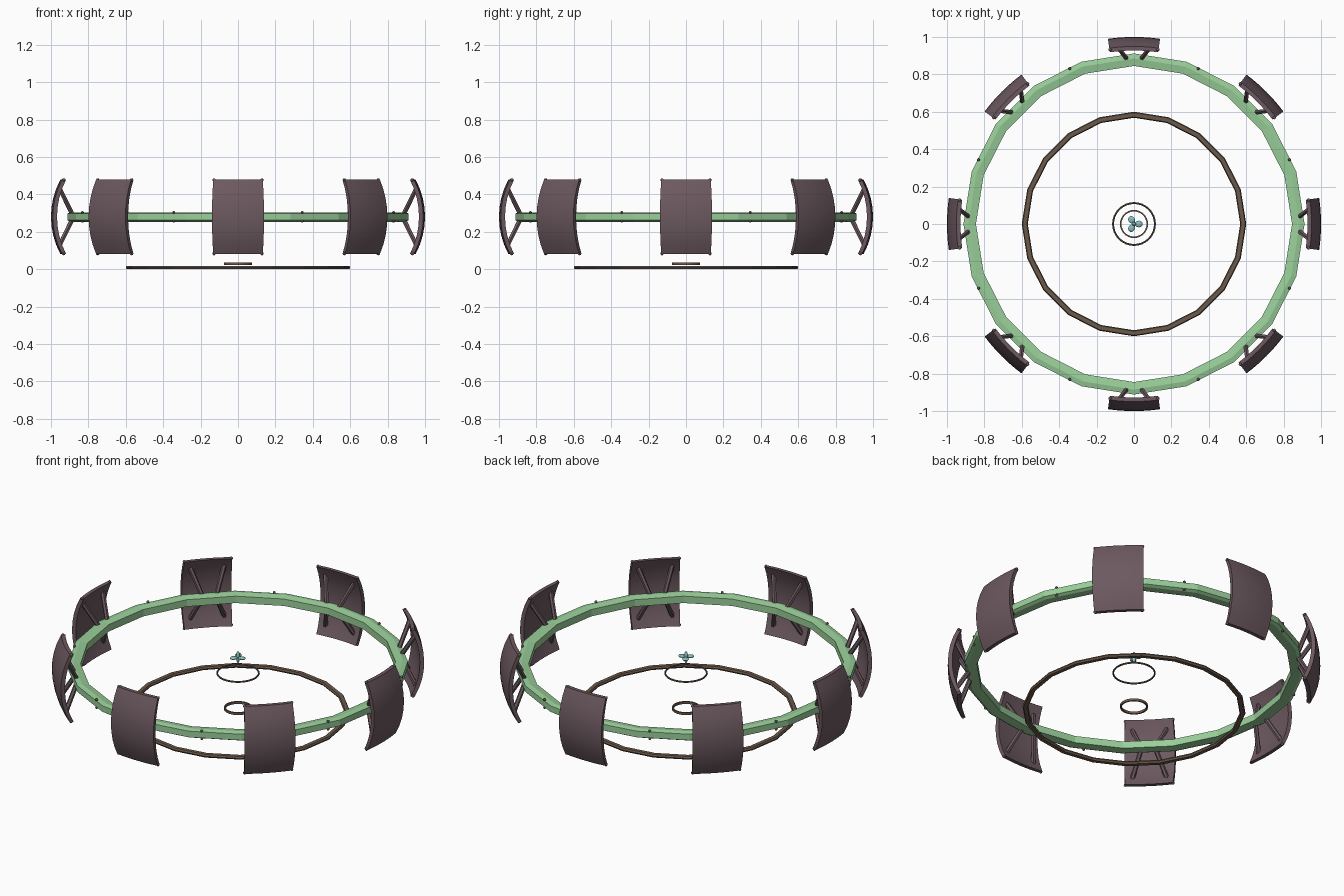
import bpy, bmesh
from math import sin, cos, pi, radians, sqrt
from mathutils import Vector, Matrix

if "Cube" in bpy.data.objects:
    bpy.data.objects.remove(bpy.data.objects["Cube"])


def material(name, rgb):
    m = bpy.data.materials.new(name)
    m.diffuse_color = (*rgb, 1)
    m.use_nodes = True
    m.node_tree.nodes["Principled BSDF"].inputs["Base Color"].default_value = m.diffuse_color
    return m


GREEN = material("green_paint", (0.32, 0.62, 0.32))
PLATE = material("dark_plum", (0.15, 0.10, 0.115))
BROWN = material("brown_metal", (0.15, 0.10, 0.07))
TEAL = material("teal", (0.25, 0.52, 0.52))


def finish(bm, name, mat, smooth=False):
    bmesh.ops.recalc_face_normals(bm, faces=bm.faces)
    me = bpy.data.meshes.new(name)
    bm.to_mesh(me)
    bm.free()
    me.materials.append(mat)
    ob = bpy.data.objects.new(name, me)
    bpy.context.collection.objects.link(ob)
    if smooth:
        bpy.ops.object.select_all(action='DESELECT')
        ob.select_set(True)
        bpy.context.view_layer.objects.active = ob
        bpy.ops.object.shade_smooth_by_angle(angle=radians(35))
    return ob


def ring(name, profile, sides, mat, smooth=False):
    """Sweep a closed (radius, z) profile around the z axis."""
    bm = bmesh.new()
    loops = [[bm.verts.new((r * cos(2 * pi * i / sides), r * sin(2 * pi * i / sides), z))
              for r, z in profile] for i in range(sides)]
    n = len(profile)
    for i in range(sides):
        a, b = loops[i], loops[(i + 1) % sides]
        for j in range(n):
            bm.faces.new((a[j], b[j], b[(j + 1) % n], a[(j + 1) % n]))
    return finish(bm, name, mat, smooth)


def rod(name, p, q, radius, mat, turn, sides=6):
    p, q = Vector(p), Vector(q)
    d = q - p
    bm = bmesh.new()
    m = turn @ Matrix.Translation((p + q) / 2) @ d.to_track_quat('Z', 'Y').to_matrix().to_4x4()
    bmesh.ops.create_cone(bm, cap_ends=True, segments=sides, radius1=radius,
                          radius2=radius, depth=d.length, matrix=m)
    return finish(bm, name, mat)


def ball(name, pos, scale, mat, turn=Matrix(), seg=10):
    bm = bmesh.new()
    m = turn @ Matrix.Translation(pos) @ Matrix.Diagonal((*scale, 1))
    bmesh.ops.create_uvsphere(bm, u_segments=seg, v_segments=6, radius=1, matrix=m)
    return finish(bm, name, mat, True)


ZC, HALF, CURVE, SPAN = 0.28, 0.2, 0.42, radians(8)


def plate_radius(z, outer=1.0):
    return outer - CURVE + sqrt(CURVE ** 2 - (z - ZC) ** 2)


def panel(name, turn):
    """Doubly curved shield, bent around the centre and bowed in height."""
    bm = bmesh.new()
    nu, nv = 6, 8
    grid = []
    for i in range(nu + 1):
        a = SPAN * (2 * i / nu - 1)
        col = []
        for j in range(nv + 1):
            z = ZC + HALF * (2 * j / nv - 1)
            r = plate_radius(z)
            col.append(bm.verts.new((r * cos(a), r * sin(a), z)))
        grid.append(col)
    for i in range(nu):
        for j in range(nv):
            bm.faces.new((grid[i][j], grid[i + 1][j], grid[i + 1][j + 1], grid[i][j + 1]))
    # give the sheet an inward thickness
    faces = list(bm.faces)
    ext = bmesh.ops.extrude_face_region(bm, geom=faces, use_keep_orig=True)
    for v in ext['geom']:
        if isinstance(v, bmesh.types.BMVert):
            v.co.x *= 0.977
            v.co.y *= 0.977
    bm.transform(turn)
    return finish(bm, name, PLATE, True)


# main green hoop
ring("main_hoop", [(0.845, 0.256), (0.845, 0.297), (0.885, 0.304), (0.912, 0.298),
                   (0.912, 0.262), (0.895, 0.253)], 20, GREEN)

# ground hoop and two small central rings
ring("ground_hoop", [(0.573, 0.0), (0.568, 0.009), (0.573, 0.018),
                     (0.595, 0.018), (0.6, 0.009), (0.595, 0.0)], 20, BROWN)
ring("low_ring", [(0.067, 0.021), (0.067, 0.035), (0.075, 0.035), (0.075, 0.021)],
     32, BROWN, True)
ring("middle_ring", [(0.112 + 0.005 * cos(k * pi / 3), 0.235 + 0.005 * sin(k * pi / 3))
                     for k in range(6)], 32, BROWN, True)

# eight shields with struts, corner studs and hoop bolts between them
for k in range(8):
    turn = Matrix.Rotation(k * pi / 4, 4, 'Z')
    panel(f"shield_{k}", turn)
    bolt_turn = Matrix.Rotation((k + 0.5) * pi / 4, 4, 'Z')
    for sz in (-1, 1):
        for sy in (-1, 1):
            zt = ZC + sz * 0.155
            rod(f"strut_{k}", (plate_radius(zt) - 0.015, sy * 0.095, zt),
                (0.885, sy * 0.04, ZC + sz * 0.012), 0.013, PLATE, turn)
            zc = ZC + sz * 0.197
            r = plate_radius(zc) - 0.01
            a = sy * SPAN * 0.98
            ball(f"corner_stud_{k}", (r * cos(a), r * sin(a), zc), (0.009,) * 3, PLATE, turn, 8)
        ball(f"hoop_bolt_{k}", (0.9, 0, ZC + sz * 0.023), (0.008,) * 3, PLATE, bolt_turn, 8)

# floating three-lobed ornament in the centre
ball("ornament_core", (0, 0, 0.33), (0.011, 0.011, 0.035), TEAL)
for k in range(3):
    ball(f"ornament_lobe_{k}", (0.026, 0, 0.33), (0.021, 0.018, 0.008), TEAL,
         Matrix.Rotation(k * 2 * pi / 3, 4, 'Z'), 12)
